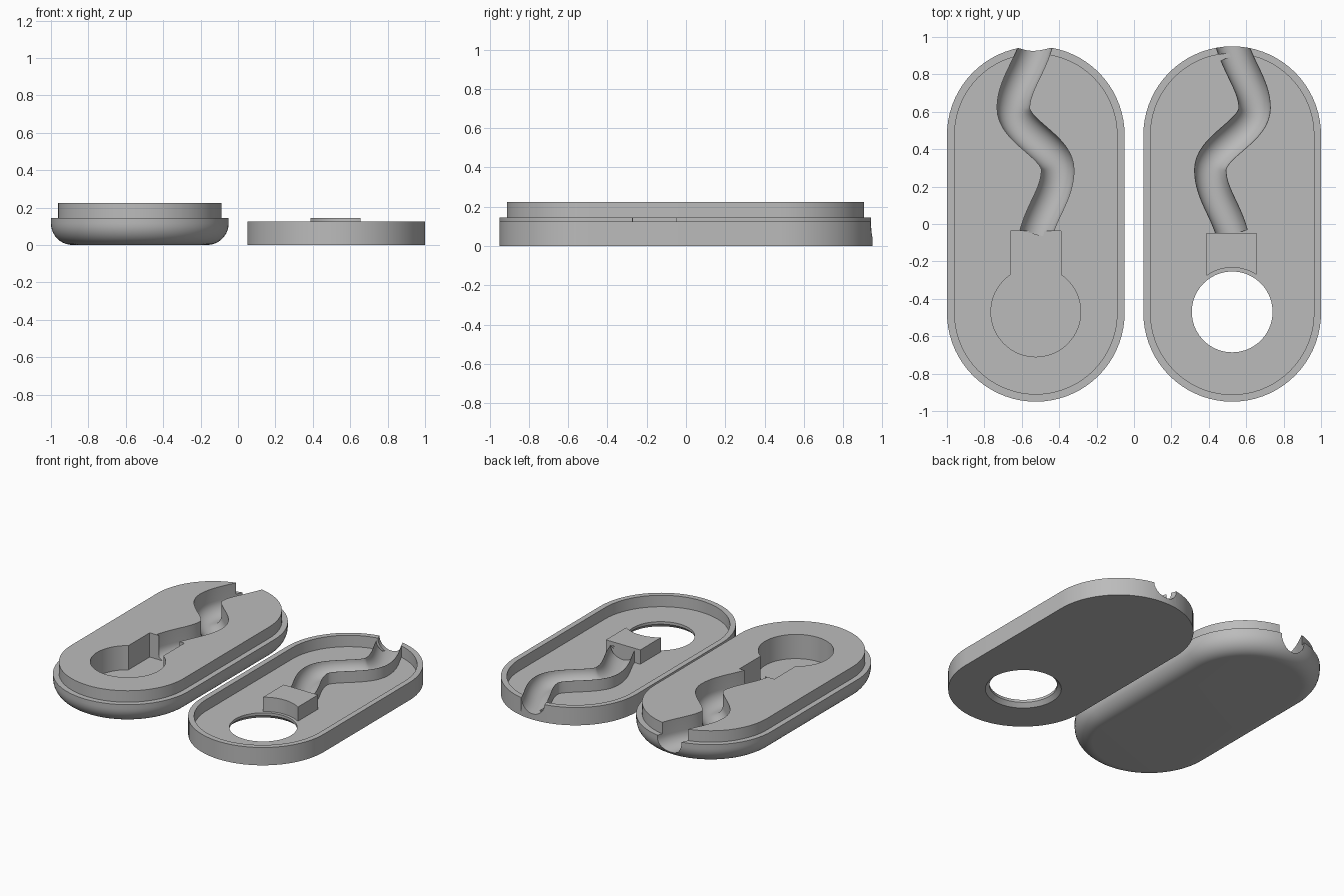
import bpy, bmesh, math
from mathutils import Vector
from mathutils.geometry import interpolate_bezier

if "Cube" in bpy.data.objects:
    bpy.data.objects.remove(bpy.data.objects["Cube"])

grey = bpy.data.materials.new("plain grey")
grey.diffuse_color = (0.5, 0.5, 0.5, 1)
grey.use_nodes = True
grey.node_tree.nodes["Principled BSDF"].inputs["Base Color"].default_value = grey.diffuse_color
HALF = 0.475          # half length of the straight sides
CX = 0.525            # distance of each half shell from the middle


def loft(name, rings, close=False):
    """Skin a stack of equal-sized point rings."""
    bm = bmesh.new()
    vs = [[bm.verts.new(p) for p in r] for r in rings]
    n = len(vs[0])
    for a, b in zip(vs, vs[1:]):
        for i in range(n):
            j = (i + 1) % n
            bm.faces.new((a[i], a[j], b[j], b[i]))
    bm.faces.new(vs[0][::-1])
    bm.faces.new(vs[-1])
    bmesh.ops.remove_doubles(bm, verts=bm.verts, dist=1e-5)
    bmesh.ops.recalc_face_normals(bm, faces=bm.faces)
    me = bpy.data.meshes.new(name)
    bm.to_mesh(me)
    bm.free()
    me.materials.append(grey)
    ob = bpy.data.objects.new(name, me)
    bpy.context.collection.objects.link(ob)
    return ob


def capsule(name, cx, cy, half, profile, seg=36):
    """Capsule outline following a (radius, height) profile; half = 0 gives a disc."""
    rings = []
    for r, z in profile:
        ring = []
        for k, s in ((0, 1), (1, -1)):
            for i in range(seg + 1):
                t = math.pi * (k + i / seg)
                ring.append((cx + r * math.cos(t), cy + s * half + r * math.sin(t), z))
        rings.append(ring)
    return loft(name, rings)


def box(name, x0, x1, y0, y1, z0, z1):
    return loft(name, [[(x0, y0, z), (x1, y0, z), (x1, y1, z), (x0, y1, z)] for z in (z0, z1)])


def channel_path(side):
    """Winding centre line; side is -1 for the base and 1 for the lid."""
    curves = [
        [(.525, -.055), (.49, .08), (.408, .165), (.408, .29)],
        [(.408, .29), (.408, .415), (.645, .495), (.645, .62)],
        [(.645, .62), (.645, .745), (.55, .84), (.512, 1.0)]]
    pts = []
    for c in curves:
        p = interpolate_bezier(*[Vector((side * x, y, 0)) for x, y in c], 20)
        pts += p if not pts else p[1:]
    return pts


def sweep(name, pts, section):
    """Sweep a (sideways, height) section along a flat path."""
    rings = []
    for i, p in enumerate(pts):
        t = (pts[min(i + 1, len(pts) - 1)] - pts[max(i - 1, 0)]).normalized()
        rings.append([(p.x + t.y * u, p.y - t.x * u, z) for u, z in section])
    return loft(name, rings)


def trough(r, zc, top):
    """Round-bottomed section with upright walls."""
    arc = [(r * math.cos(math.pi * (1 + i / 20)), zc + r * math.sin(math.pi * (1 + i / 20)))
           for i in range(21)]
    return arc + [(r, top), (-r, top)]


def combine(ob, other, op):
    m = ob.modifiers.new(op, 'BOOLEAN')
    m.operation, m.object, m.solver = op, other, 'EXACT'
    bpy.context.view_layer.objects.active = ob
    bpy.ops.object.modifier_apply(modifier=m.name)
    bpy.data.objects.remove(other)


# Base: rounded underside, shelf and raised plug
R = 0.115
prof = [(.475 - R + R * math.sin(a), R - R * math.cos(a))
        for a in (math.pi / 2 * i / 10 for i in range(11))]
base = capsule("base_shell", -CX, 0, HALF, prof + [(.475, .145), (.437, .145), (.437, .225)])
# Round pocket with a square mouth, then the winding channel
combine(base, capsule("pocket", -CX, -.47, 0, [(.24, .055), (.24, .3)]), 'DIFFERENCE')
combine(base, box("pocket_mouth", -.66, -.39, -.4, -.037, .055, .31), 'DIFFERENCE')
combine(base, sweep("base_channel", channel_path(-1), trough(.087, .132, .32)), 'DIFFERENCE')

# Lid: shallow tray with a rim
lid = capsule("lid_shell", CX, 0, HALF,
              [(.475, 0), (.475, .125), (.437, .125), (.437, .045)])
# Winding ridge with a hollow top, running out through the rim
path = channel_path(1)
ridge = [p for p in path if p.y < .925]
combine(lid, sweep("ridge", ridge, [(-.0865, .03), (.0865, .03), (.0865, .1249), (-.0865, .1249)]), 'UNION')
combine(lid, sweep("lid_channel", path, trough(.085, .125, .3)), 'DIFFERENCE')
# Block beside the opening, hollowed by a round cut
block = box("block", .388, .655, -.275, -.047, .03, .145)
combine(block, capsule("block_cut", CX, -.47, 0, [(.237, 0), (.237, .3)]), 'DIFFERENCE')
combine(lid, block, 'UNION')
# Opening, widened on the underside
combine(lid, capsule("opening", CX, -.47, 0,
                     [(.242, -.05), (.242, 0), (.216, .027), (.216, .2)]), 'DIFFERENCE')

for ob in (base, lid):
    bpy.ops.object.select_all(action='DESELECT')
    ob.select_set(True)
    bpy.context.view_layer.objects.active = ob
    bpy.ops.object.shade_smooth_by_angle(angle=math.radians(30))
